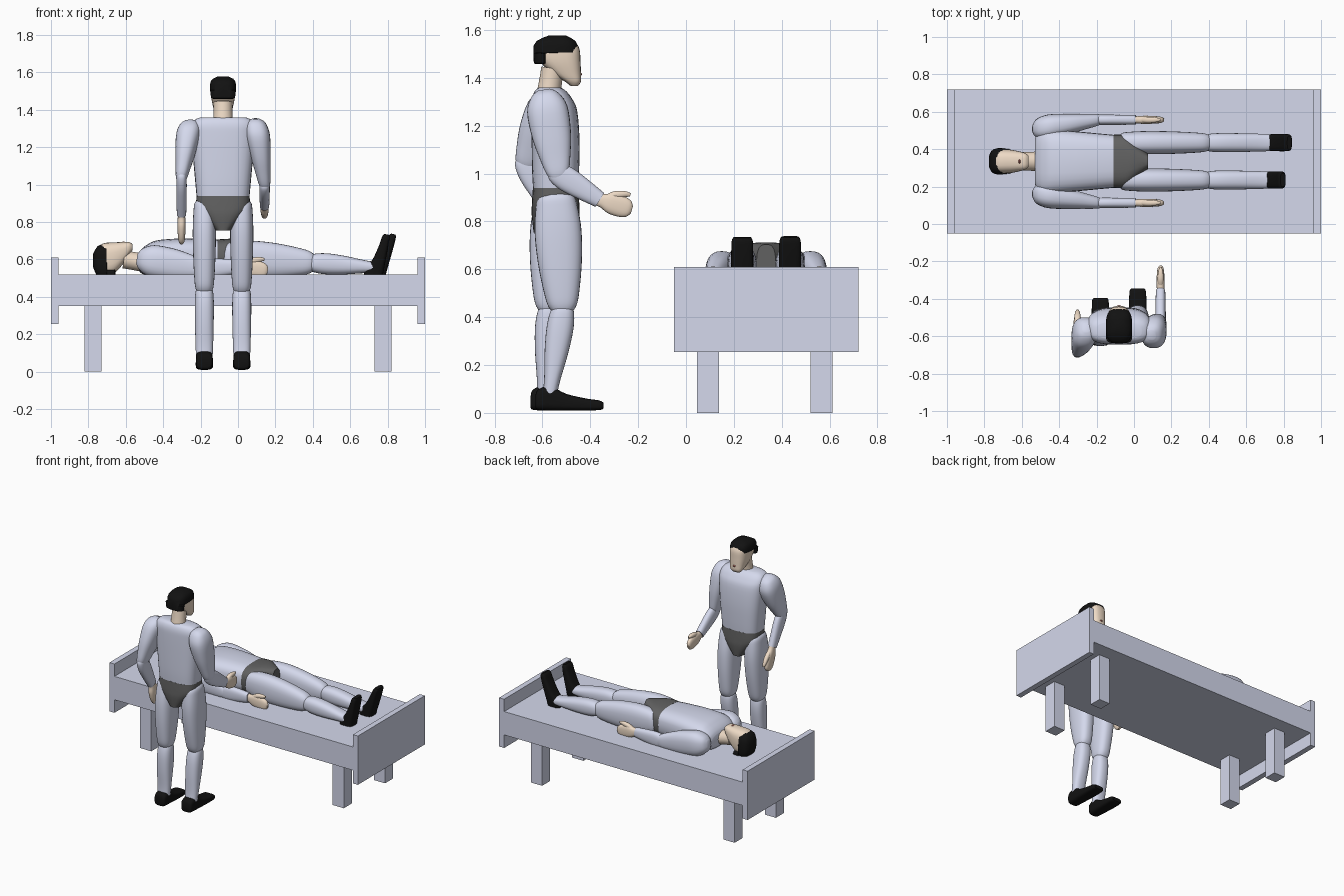
import bpy, bmesh, math
from mathutils import Vector, Matrix

if "Cube" in bpy.data.objects:
    bpy.data.objects.remove(bpy.data.objects["Cube"])


def material(name, r, g, b):
    m = bpy.data.materials.new(name)
    m.diffuse_color = (r, g, b, 1)
    m.use_nodes = True
    m.node_tree.nodes["Principled BSDF"].inputs["Base Color"].default_value = m.diffuse_color
    return m


CLOTH = material("pale_blue", 0.66, 0.69, 0.84)
SKIN = material("skin", 0.85, 0.70, 0.56)
DARK = material("dark_grey", 0.12, 0.12, 0.12)
BLACK = material("black", 0.006, 0.006, 0.006)
RED = material("lip_red", 0.5, 0.16, 0.13)


def add_object(name, bm, mat):
    me = bpy.data.meshes.new(name)
    bm.to_mesh(me)
    bm.free()
    me.materials.append(mat)
    ob = bpy.data.objects.new(name, me)
    bpy.context.collection.objects.link(ob)
    return ob


def box(name, x0, x1, y0, y1, z0, z1):
    bm = bmesh.new()
    size = Matrix.Diagonal((x1 - x0, y1 - y0, z1 - z0, 1))
    pos = Matrix.Translation(((x0 + x1) / 2, (y0 + y1) / 2, (z0 + z1) / 2))
    bmesh.ops.create_cube(bm, size=1, matrix=pos @ size)
    return add_object(name, bm, CLOTH)


def catmull(stations, steps):
    out = []
    last = len(stations) - 1
    for i in range(last):
        p = [stations[min(max(i + k, 0), last)] for k in (-1, 0, 1, 2)]
        for s in range(steps):
            t = s / steps
            out.append([0.5 * (2 * b + (c - a) * t + (2 * a - 5 * b + 4 * c - d) * t * t
                               + (3 * b - a - 3 * c + d) * t ** 3) for a, b, c, d in zip(*p)])
    return out + [list(stations[last])]


def loft(name, M, mat, a, b, stations, steps=4, power=2.5, n=28):
    """Rounded sections (t, offset, half width, half depth) along the line a-b."""
    a, b = Vector(a), Vector(b)
    u = Vector((1, 0, 0))
    v = (b - a).cross(u).normalized()
    bm = bmesh.new()
    rings = []
    for t, off, hx, hy in catmull(stations, steps):
        ring = []
        for k in range(n):
            c, s = math.cos(math.tau * k / n), math.sin(math.tau * k / n)
            cx = math.copysign(abs(c) ** (2 / power), c) * hx
            cy = math.copysign(abs(s) ** (2 / power), s) * hy
            ring.append(bm.verts.new(a + (b - a) * t + u * cx + v * (cy + off)))
        rings.append(ring)
    for r, q in zip(rings, rings[1:]):
        for k in range(n):
            j = (k + 1) % n
            bm.faces.new((r[k], r[j], q[j], q[k]))
    bm.faces.new(rings[0][::-1])
    bm.faces.new(rings[-1])
    ob = add_object(name, bm, mat)
    ob.data.shade_smooth()
    ob.data.set_sharp_from_angle(angle=math.radians(40))
    ob.matrix_world = M
    return ob


# limb sections: t, offset, half width, half depth
UPPER_ARM = [(-.3, 0, .02, .025), (-.22, 0, .05, .057), (0, 0, .065, .085), (.4, 0, .055, .082),
             (.75, 0, .041, .064), (1, 0, .03, .045), (1.12, 0, .015, .02)]
FOREARM = [(-.17, 0, .014, .02), (-.07, 0, .026, .042), (.2, 0, .028, .052), (.6, 0, .027, .045),
           (1, 0, .025, .034)]
HAND = [(-.05, 0, .018, .027), (.1, 0, .02, .03), (.35, 0, .022, .043), (.7, 0, .02, .044),
        (.93, 0, .016, .034), (1.03, 0, .008, .015)]
THUMB = [(.1, -.01, .01, .015), (.35, -.035, .016, .018), (.65, -.052, .014, .014),
         (.85, -.058, .006, .007)]
THIGH = [(0, 0, .02, .03), (.05, 0, .05, .072), (.15, 0, .058, .088), (.35, 0, .062, .098),
         (.6, 0, .06, .092), (.85, 0, .054, .074), (.97, 0, .047, .058), (1.04, 0, .03, .03)]
SHIN = [(-.08, 0, .03, .028), (0, 0, .046, .047), (.2, 0, .051, .056), (.5, 0, .05, .05),
        (.85, 0, .047, .034), (1.05, 0, .044, .03)]
FOOT = [(0, -.035, .03, .022), (.04, -.045, .042, .042), (.22, -.051, .045, .051),
        (.45, -.035, .046, .035), (.75, -.025, .046, .025), (.94, -.022, .044, .02),
        (1, -.02, .036, .012)]
TORSO = [(0, 0, .14, .093), (.2, 0, .148, .098), (.5, 0, .16, .1), (.78, -.005, .17, .095),
         (.9, -.015, .17, .082), (.97, -.022, .15, .064), (1, -.025, .12, .045)]
PELVIS = [(0, 0, .142, .095), (.35, 0, .141, .099), (.6, 0, .105, .1), (1, 0, .04, .092)]
NECK = [(0, 0, .054, .05), (.5, 0, .05, .048), (1, 0, .05, .048)]
HEAD = [(0, .078, .03, .016), (.09, .072, .044, .034), (.26, .046, .054, .06), (.5, .02, .063, .084),
        (.75, .014, .064, .086), (.9, .012, .055, .07), (1, .01, .03, .04)]
HAIR = [(.45, -.064, .05, .022), (.47, -.064, .064, .027), (.67, -.064, .069, .029),
        (.69, .0, .07, .093), (.82, .0, .07, .093), (.92, .002, .065, .082),
        (.98, .004, .055, .062), (1.04, .008, .03, .035)]


def figure(who, M, head_shift, arms, legs):
    """Person facing local +y; arms and legs hold (y, z) joints per side."""
    # trunk and head
    loft(who + "_torso", M, CLOTH, (0, 0, .92), (0, 0, 1.36), TORSO, power=3)
    # pelvis is built downwards, so its sections are listed from the waist
    loft(who + "_briefs", M, DARK, (0, 0, .94), (0, 0, .755), PELVIS, power=3)
    loft(who + "_neck", M, SKIN, (0, -.03, 1.33), (0, -.012, 1.44), NECK, power=2)
    H = M @ Matrix.Translation((0, *head_shift))
    loft(who + "_head", H, SKIN, (0, 0, 1.367), (0, 0, 1.57), HEAD, power=2.8)
    loft(who + "_hair", H, BLACK, (0, 0, 1.367), (0, 0, 1.57), HAIR, steps=1, power=3)
    loft(who + "_mouth", H, RED, (0, .1, 1.407), (0, .1, 1.423),
         [(0, 0, .008, .004), (.5, 0, .014, .011), (1, 0, .008, .004)], steps=2, power=2, n=16)
    for s, side in ((1, "right"), (-1, "left")):
        # arm
        sh, el, wr, tip = arms[side]
        e, w = (s * .222, *el), (s * .222, *wr)
        loft(f"{who}_{side}_upper_arm", M, CLOTH, (s * .185, *sh), e, UPPER_ARM)
        loft(f"{who}_{side}_forearm", M, CLOTH, e, w, FOREARM)
        loft(f"{who}_{side}_hand", M, SKIN, w, (s * .222, *tip), HAND)
        loft(f"{who}_{side}_thumb", M, SKIN, w, (s * .222, *tip), THUMB, n=16)
        # leg
        hip, knee, ankle, heel, toe = legs[side]
        loft(f"{who}_{side}_thigh", M, CLOTH, (s * .1, *hip), (s * .1, *knee), THIGH)
        loft(f"{who}_{side}_shin", M, CLOTH, (s * .1, *knee), (s * .1, *ankle), SHIN)
        loft(f"{who}_{side}_shoe", M, BLACK, (s * .1, *heel), (s * .1, *toe), FOOT, power=3.5)


# standing person beside the bed
figure("standing", Matrix.Translation((-.08, -.545, 0)), (0, 0),
       {"right": [(-.035, 1.27), (.01, 1.0), (.185, .89), (.315, .85)],
        "left": [(-.035, 1.27), (-.125, 1.04), (-.015, .84), (.035, .69)]},
       {"right": [(0, .93), (.03, .43), (-.022, .09), (-.085, .01), (.2, .01)],
        "left": [(0, .93), (-.025, .43), (-.048, .09), (-.105, .01), (.15, .01)]})

# person lying face up, head towards -x
lying = Matrix(((0, 0, -1, .83), (-1, 0, 0, .335), (0, 1, 0, .612), (0, 0, 0, 1)))
arm = [(-.02, 1.29), (-.06, 1.02), (-.05, .82), (-.072, .675)]
leg = [(0, .92), (-.03, .43), (-.055, .1)]
figure("lying", lying, (-.025, .027), {"right": arm, "left": arm},
       {"right": leg + [(-.145, .065), (.118, .015)],
        "left": leg + [(-.145, .055), (.118, -.02)]})

# bed
box("bed_slab", -.965, .965, -.05, .72, .35, .52)
for s, end in ((-1, "head"), (1, "foot")):
    xs = sorted((s * .96, s * 1.0))
    box(f"bed_{end}_board", *xs, -.05, .72, .255, .61)
    xs = sorted((s * .73, s * .82))
    for y0, row in ((.045, "front"), (.52, "back")):
        box(f"bed_{end}_{row}_leg", *xs, y0, y0 + .092, 0, .36)
